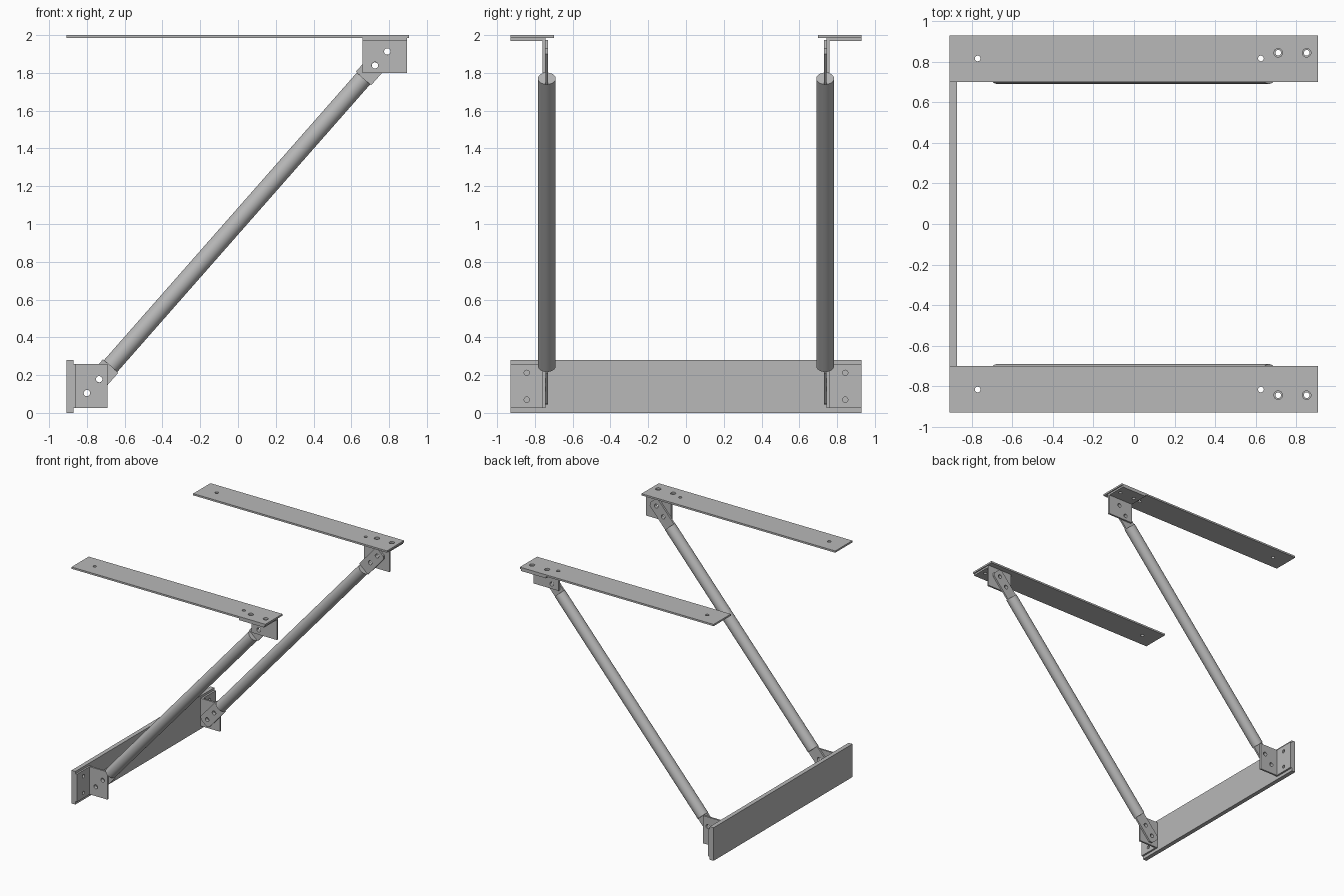
import bpy, bmesh, math
from mathutils import Matrix, Vector

cube = bpy.data.objects.get("Cube")
if cube:
    bpy.data.objects.remove(cube, do_unlink=True)

steel = bpy.data.materials.new("steel_grey")
steel.use_nodes = True
GREY = (0.48, 0.48, 0.48, 1)
steel.diffuse_color = GREY
steel.node_tree.nodes["Principled BSDF"].inputs["Base Color"].default_value = GREY

X, Y, Z = Vector((1, 0, 0)), Vector((0, 1, 0)), Vector((0, 0, 1))
THICK = 0.015


def finish(name, mesh, mirrored):
    """Link the mesh, shade it and repeat it on the other side of the frame."""
    obj = bpy.data.objects.new(name, mesh)
    bpy.context.collection.objects.link(obj)
    mesh.materials.clear()
    mesh.materials.append(steel)
    bpy.ops.object.select_all(action='DESELECT')
    obj.select_set(True)
    bpy.context.view_layer.objects.active = obj
    bpy.ops.object.shade_smooth_by_angle()
    if mirrored:
        mod = obj.modifiers.new("other_side", 'MIRROR')
        mod.use_axis = (False, True, False)
        mod.use_mirror_merge = False
    return obj


def rect(u0, u1, v0, v1):
    return [(u0, v0), (u1, v0), (u1, v1), (u0, v1)]


def circle(u, v, r, n=24):
    return [(u + r * math.cos(2 * math.pi * i / n),
             v + r * math.sin(2 * math.pi * i / n)) for i in range(n)]


def plate(name, outline, holes, origin, u, v, thick=THICK, mirrored=True):
    """Flat plate in the u, v plane, with holes, centred on its thickness."""
    curve = bpy.data.curves.new(name, 'CURVE')
    curve.dimensions = '2D'
    curve.fill_mode = 'BOTH'
    curve.extrude = thick / 2
    for loop in [outline] + [circle(*h) for h in holes]:
        spline = curve.splines.new('POLY')
        spline.points.add(len(loop) - 1)
        spline.use_cyclic_u = True
        for point, (a, b) in zip(spline.points, loop):
            point.co = (a, b, 0, 1)
    temp = bpy.data.objects.new(name + "_outline", curve)
    bpy.context.collection.objects.link(temp)
    graph = bpy.context.evaluated_depsgraph_get()
    mesh = bpy.data.meshes.new_from_object(temp.evaluated_get(graph))
    bpy.data.objects.remove(temp, do_unlink=True)
    bpy.data.curves.remove(curve)

    frame = Matrix((u, v, u.cross(v))).transposed().to_4x4()
    frame.translation = origin
    bm = bmesh.new()
    bm.from_mesh(mesh)
    bmesh.ops.transform(bm, matrix=frame, verts=bm.verts)
    bmesh.ops.remove_doubles(bm, verts=bm.verts, dist=1e-5)
    bmesh.ops.recalc_face_normals(bm, faces=bm.faces)
    bm.to_mesh(mesh)
    bm.free()
    return finish(name, mesh, mirrored)


# Shared brace line: bolt positions in the x, z plane
low_bolts = [(-0.80, 0.105), (-0.735, 0.178)]
high_bolts = [(0.725, 1.84), (0.79, 1.913)]
start, end = (Vector((p[0], 0, p[1])) for p in (low_bolts[0], high_bolts[1]))
along = (end - start).normalized()
across = along.cross(Y)
BOLT_R, SCREW_R = 0.017, 0.014
BRACE_Y = 0.737
WEB_Y = BRACE_Y + THICK
WEB_OUT = WEB_Y + THICK / 2
EDGE = 0.928

# Wall plate joining the two sides
plate("wall_plate", rect(-EDGE, EDGE, 0, 0.28), [], X * -0.89, Y, Z, 0.036, False)

# Top arms
plate("top_arm", rect(-0.908, 0.905, 0.698, EDGE),
      [(-0.77, 0.815, SCREW_R), (0.625, 0.815, SCREW_R),
       (0.71, 0.843, 0.021), (0.85, 0.843, 0.021)],
      Z * (2 - THICK / 2), X, Y)

# Upper angle brackets
plate("upper_bracket_flange", rect(0.66, 0.895, WEB_OUT, EDGE),
      [(0.71, 0.843, SCREW_R), (0.85, 0.843, SCREW_R)],
      Z * (2 - THICK * 1.5), X, Y)
plate("upper_bracket_web", rect(0.66, 0.895, 1.80, 2 - THICK),
      [(*p, BOLT_R) for p in high_bolts], Y * WEB_Y, X, Z)

# Lower angle brackets
plate("lower_bracket_flange", rect(WEB_OUT, EDGE, 0.026, 0.26),
      [(0.843, 0.07, SCREW_R), (0.843, 0.212, SCREW_R)],
      X * (-0.872 + THICK / 2), Y, Z)
plate("lower_bracket_web", rect(-0.872, -0.69, 0.026, 0.26),
      [(*p, BOLT_R) for p in low_bolts], Y * WEB_Y, X, Z)

# Brace tongues: chamfered plates, u pointing towards the tube
TONGUE, HALF, CUT, TIP = 0.19, 0.054, 0.02, 0.05
outline = [(TONGUE, -HALF), (TONGUE, HALF), (CUT - TIP, HALF), (-TIP, HALF - CUT),
           (-TIP, CUT - HALF), (CUT - TIP, -HALF)]
bolts = [(0, 0, BOLT_R), (0.098, 0, BOLT_R)]
for name, origin, u in (("lower_tongue", start, along), ("upper_tongue", end, -along)):
    plate(name, outline, bolts, origin + Y * BRACE_Y, u, across)

# Brace tubes
a, b = start + along * TONGUE, end - along * TONGUE
place = Matrix.Translation((a + b) / 2 + Y * BRACE_Y) @ along.to_track_quat('Z', 'Y').to_matrix().to_4x4()
bm = bmesh.new()
bmesh.ops.create_cone(bm, cap_ends=True, segments=40, radius1=0.047, radius2=0.047,
                      depth=(b - a).length, matrix=place)
tube = bpy.data.meshes.new("brace_tube")
bm.to_mesh(tube)
bm.free()
finish("brace_tube", tube, True)
